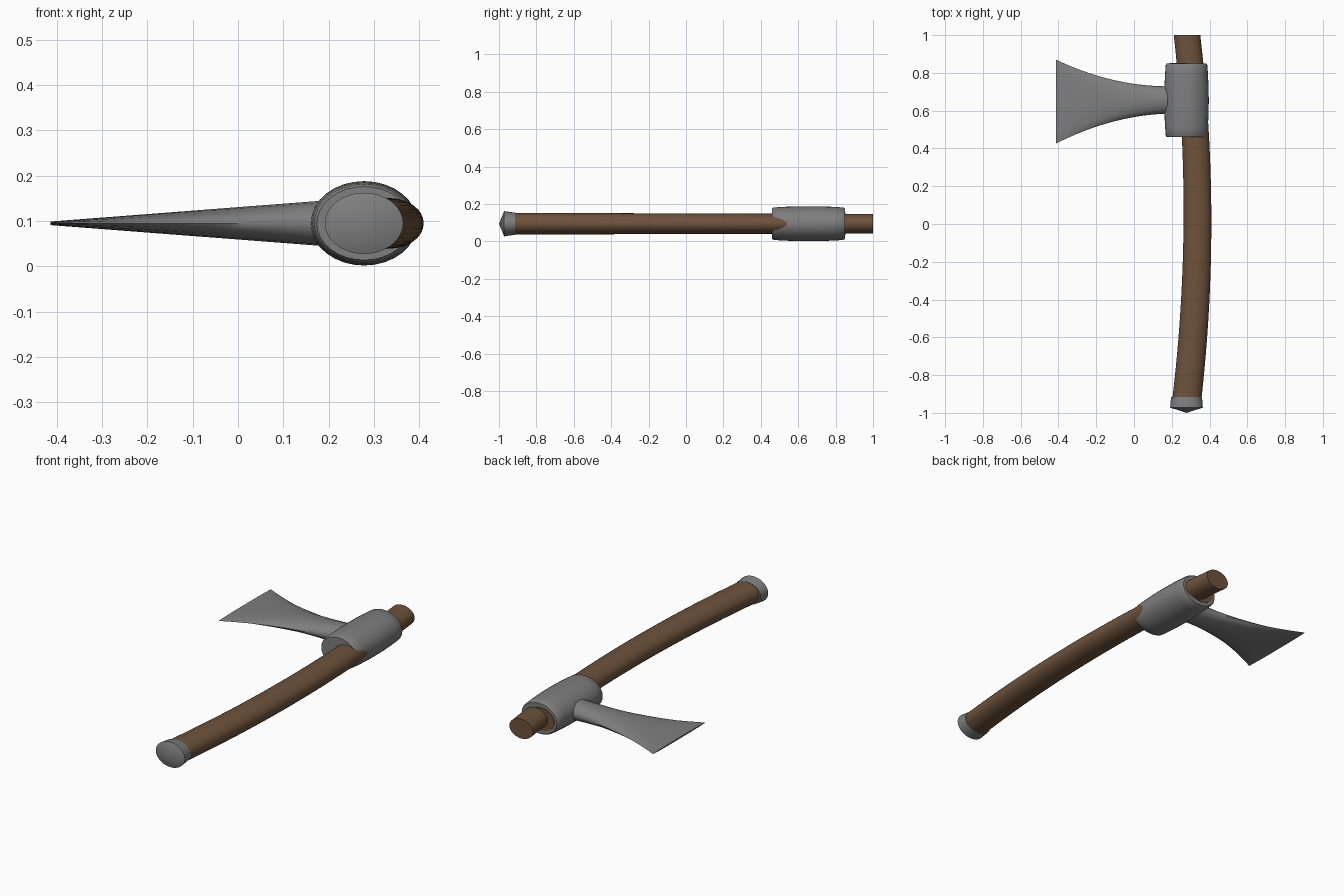
import bpy
import bmesh
import math
from mathutils import Vector

cube = bpy.data.objects.get("Cube")
if cube:
    bpy.data.objects.remove(cube)

MID_Z = 0.095      # height of the centre plane
EYE_X = 0.278      # centre line of head and pommel


def material(name, colour):
    m = bpy.data.materials.new(name)
    m.use_nodes = True
    m.diffuse_color = (*colour, 1)
    m.node_tree.nodes["Principled BSDF"].inputs["Base Color"].default_value = (*colour, 1)
    return m


steel = material("grey steel", (0.21, 0.21, 0.21))
wood = material("brown wood", (0.155, 0.085, 0.045))


def loft(name, mat, rings, sides, place, angle=35):
    """Skin elliptical rings; place(ring, cos, sin) gives each point."""
    bm = bmesh.new()
    turns = [2 * math.pi * i / sides for i in range(sides)]
    loops = [[bm.verts.new(place(r, math.cos(a), math.sin(a))) for a in turns] for r in rings]
    for low, high in zip(loops, loops[1:]):
        for i in range(sides):
            j = (i + 1) % sides
            bm.faces.new((low[i], low[j], high[j], high[i]))
    bm.faces.new(loops[0])
    bm.faces.new(loops[-1])
    bmesh.ops.remove_doubles(bm, verts=bm.verts, dist=0.0002)
    bmesh.ops.recalc_face_normals(bm, faces=bm.faces)
    mesh = bpy.data.meshes.new(name)
    bm.to_mesh(mesh)
    bm.free()
    mesh.materials.append(mat)
    obj = bpy.data.objects.new(name, mesh)
    bpy.context.collection.objects.link(obj)
    bpy.ops.object.select_all(action="DESELECT")
    obj.select_set(True)
    bpy.context.view_layer.objects.active = obj
    bpy.ops.object.shade_smooth_by_angle(angle=math.radians(angle))
    return obj


def along_y(ring, c, s):
    y, x, rx, rz = ring
    return Vector((x + rx * c, y, MID_Z + rz * s))


def along_x(ring, c, s):
    x, y, ry, rz = ring
    return Vector((x, y + ry * c, MID_Z + rz * s))


# Bowed wooden handle, slightly thinner towards the head
handle = []
for i in range(25):
    t = i / 24
    y = -0.93 + 1.93 * t
    handle.append((y, 0.336 - 0.06 * (y - 0.04) ** 2, 0.077 - 0.007 * t, 0.058 - 0.006 * t))
loft("handle", wood, handle, 32, along_y)

# Flared pommel cap with a shallow cone end
loft("pommel", steel, [
    (-1.0, EYE_X, 0.0, 0.0),
    (-0.972, EYE_X, 0.0865, 0.0675),
    (-0.915, EYE_X, 0.082, 0.059),
], 32, along_y, 30)

# Barrel-shaped eye of the axe head
half = [(0.195, 0.104, 0.081), (0.187, 0.11, 0.0865), (0.14, 0.1135, 0.09), (0.07, 0.117, 0.0925)]
eye = [(0.655 - d, EYE_X, rx, rz) for d, rx, rz in half]
eye.append((0.655, EYE_X, 0.118, 0.093))
eye += [(0.655 + d, EYE_X, rx, rz) for d, rx, rz in reversed(half)]
loft("head_eye", steel, eye, 32, along_y)

# Wooden wedge showing in the back of the eye
loft("eye_wedge", wood, [(0.84, 0.265, 0.078, 0.06), (0.853, 0.265, 0.078, 0.06)], 32, along_y)

# Blade flaring out from the eye to a thin cutting edge
blade = []
for i in range(15):
    t = i / 14
    blade.append((0.2 - 0.613 * t, 0.657 - 0.009 * t,
                  0.072 + 0.15 * t ** 2, 0.051 - 0.047 * t))
loft("blade", steel, blade, 16, along_x, 50)
